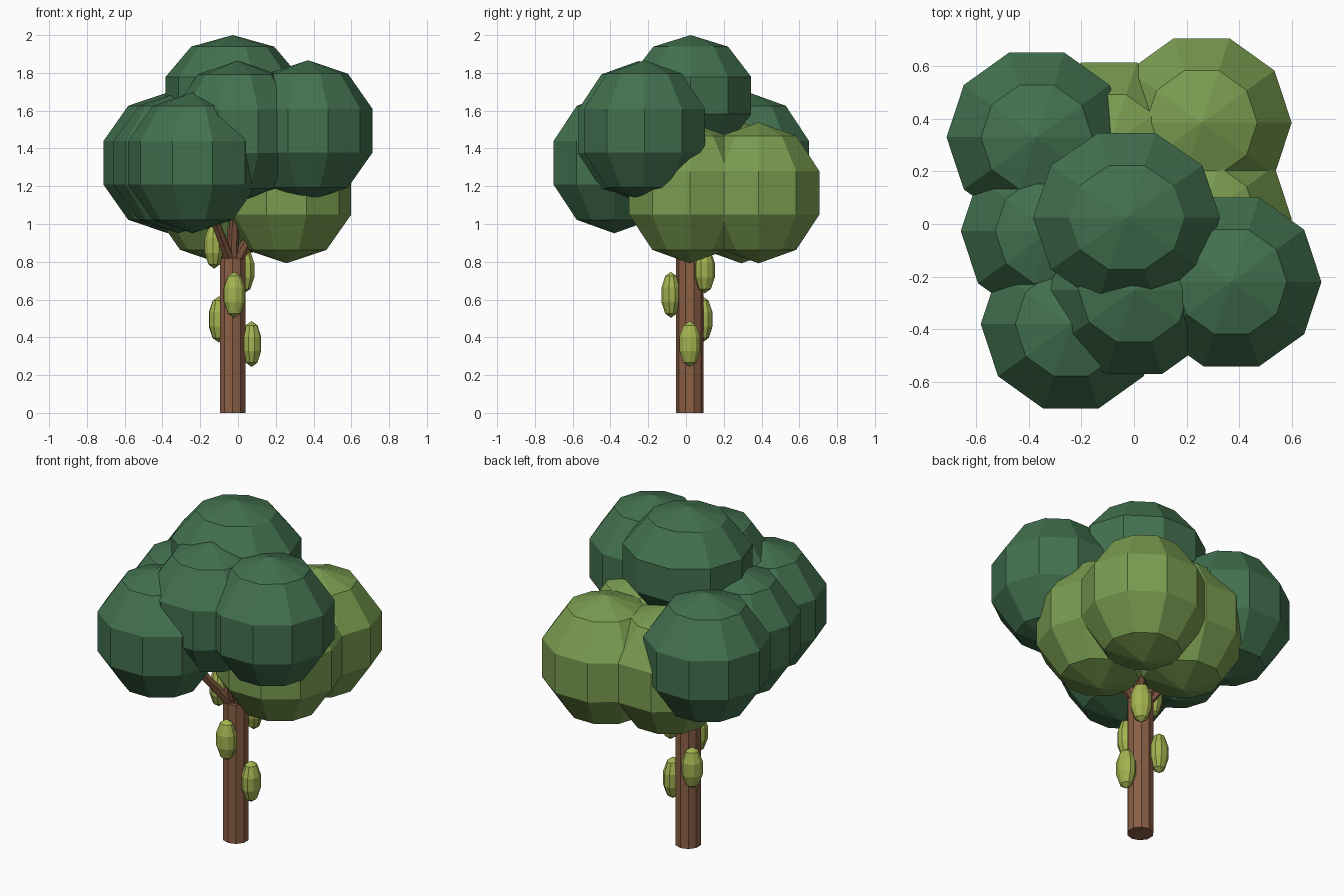
import bpy
from math import sin, cos, pi, radians
from mathutils import Vector, Matrix

if "Cube" in bpy.data.objects:
    bpy.data.objects.remove(bpy.data.objects["Cube"], do_unlink=True)


def material(name, rgb):
    m = bpy.data.materials.new(name)
    m.use_nodes = True
    m.diffuse_color = (*rgb, 1)
    bsdf = m.node_tree.nodes["Principled BSDF"]
    bsdf.inputs["Base Color"].default_value = (*rgb, 1)
    bsdf.inputs["Roughness"].default_value = 0.9
    return m


DARK = material("dark green leaves", (0.055, 0.165, 0.078))
LIGHT = material("light green leaves", (0.19, 0.33, 0.08))
BARK = material("brown bark", (0.26, 0.115, 0.06))
FRUIT = material("yellow green fruit", (0.37, 0.45, 0.08))


def lathe(name, profile, sides, mat, matrix):
    """Flat-shaded solid of revolution; profile is (radius, height) from bottom to top."""
    verts = [(r * cos(2 * pi * i / sides), r * sin(2 * pi * i / sides), z)
             for r, z in profile for i in range(sides)]
    faces = []
    for k in range(len(profile) - 1):
        for i in range(sides):
            j = (i + 1) % sides
            a, b = k * sides, (k + 1) * sides
            faces.append((a + i, a + j, b + j, b + i))
    faces.append(tuple(reversed(range(sides))))
    faces.append(tuple(range(len(verts) - sides, len(verts))))
    mesh = bpy.data.meshes.new(name)
    mesh.from_pydata([matrix @ Vector(v) for v in verts], [], faces)
    mesh.update()
    mesh.materials.append(mat)
    obj = bpy.data.objects.new(name, mesh)
    bpy.context.collection.objects.link(obj)
    return obj


# Five-band ball profile, with tiny caps as poles
BALL = [(max(sin(pi * k / 5), 0.001), -cos(pi * k / 5)) for k in range(6)]


def ball(name, centre, size, sides, mat, turn=0):
    place = Matrix.Translation(centre) @ Matrix.Rotation(turn, 4, 'Z')
    return lathe(name, BALL, sides, mat, place @ Matrix.Diagonal((*size, 1)))


# Foliage: name, centre, size, material
ROUND = (0.36, 0.355, 0.373)
clumps = [
    ("top_foliage", (-0.028, 0.025, 1.68), (0.374, 0.354, 0.32), DARK),
    ("front_left_foliage", (0.37, -0.22, 1.494), ROUND, DARK),
    ("front_foliage", (0.0, -0.25, 1.49), ROUND, DARK),
    ("front_right_foliage", (-0.24, -0.38, 1.324), ROUND, DARK),
    ("right_foliage", (-0.316, -0.027, 1.324), ROUND, DARK),
    ("back_right_foliage", (-0.37, 0.33, 1.324), ROUND, DARK),
    ("back_left_foliage", (0.257, 0.385, 1.165), ROUND, LIGHT),
    ("left_foliage", (0.257, 0.02, 1.165), ROUND, LIGHT),
    ("back_foliage", (-0.095, 0.293, 1.165), ROUND, LIGHT),
]
for name, centre, size, mat in clumps:
    ball(name, centre, size, 10, mat)

# Trunk
trunk_x, trunk_y = -0.028, 0.02
lathe("trunk", [(0.072, 0), (0.072, 0.82)], 10, BARK,
      Matrix.Translation((trunk_x, trunk_y, 0)) @ Matrix.Rotation(pi / 2, 4, 'Z'))

# Branches from the trunk top into each clump
fork = Vector((trunk_x, trunk_y, 0.77))
for name, centre, size, mat in clumps:
    reach = Vector(centre) - fork
    aim = reach.to_track_quat('Z', 'Y').to_matrix().to_4x4()
    lathe(name.replace("foliage", "branch"), [(0.028, 0), (0.022, reach.length)], 6, BARK,
          Matrix.Translation(fork) @ aim)

# Fruit pods spiralling up the trunk
for i in range(5):
    turn = radians(137.5 * i)
    centre = (trunk_x + 0.1 * cos(turn), trunk_y + 0.1 * sin(turn), 0.365 + 0.13 * i)
    ball(f"fruit_{i + 1}", centre, (0.053, 0.061, 0.122), 10, FRUIT, turn)
